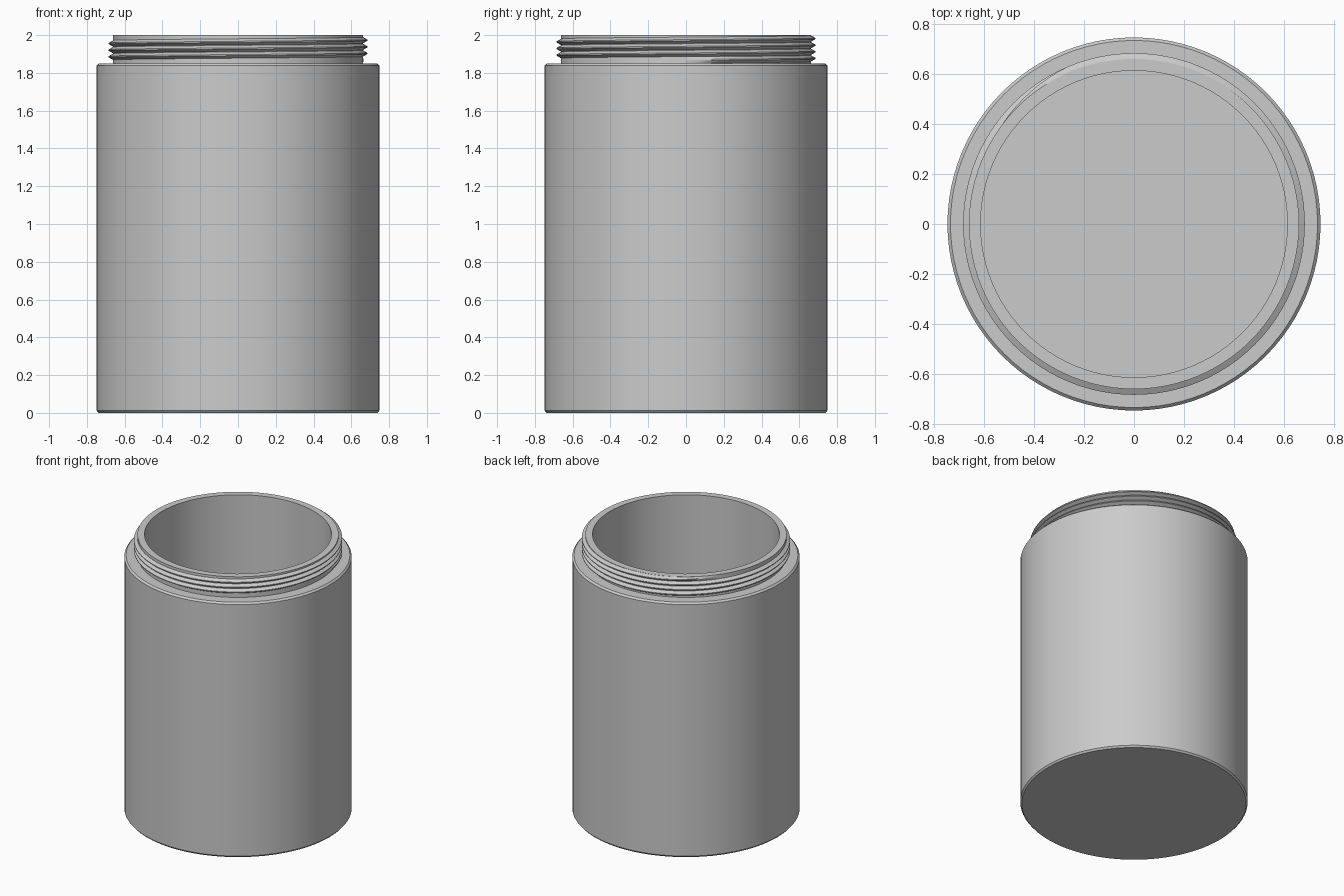
import bpy
import bmesh
from math import cos, sin, pi, radians

cube = bpy.data.objects.get("Cube")
if cube:
    bpy.data.objects.remove(cube, do_unlink=True)

SEGMENTS = 96
NECK_R = 0.662
CREST_R = 0.684
PITCH = 0.035

grey = bpy.data.materials.new("light grey")
grey.use_nodes = True
colour = (0.6, 0.6, 0.6, 1)
grey.diffuse_color = colour
grey.node_tree.nodes["Principled BSDF"].inputs["Base Color"].default_value = colour


def finish(bm, name, angle):
    bmesh.ops.recalc_face_normals(bm, faces=bm.faces)
    mesh = bpy.data.meshes.new(name)
    bm.to_mesh(mesh)
    bm.free()
    mesh.materials.append(grey)
    obj = bpy.data.objects.new(name, mesh)
    bpy.context.collection.objects.link(obj)
    bpy.ops.object.select_all(action='DESELECT')
    obj.select_set(True)
    bpy.context.view_layer.objects.active = obj
    bpy.ops.object.shade_smooth_by_angle(angle=radians(angle))


def ring(bm, points, angle):
    return [bm.verts.new((r * cos(angle), r * sin(angle), z)) for r, z in points]


def skin(bm, a, b, closed=False):
    n = len(a)
    for i in range(n if closed else n - 1):
        j = (i + 1) % n
        bm.faces.new((a[i], b[i], b[j], a[j]))


# Hollow jar: chamfered outside, shoulder, neck, rim and inner wall
profile = [
    (0.738, 0), (0.748, 0.012), (0.748, 1.838), (0.736, 1.85),
    (NECK_R, 1.85), (NECK_R, 2), (0.615, 2), (0.615, 0.07),
]
bm = bmesh.new()
columns = [ring(bm, profile, 2 * pi * i / SEGMENTS) for i in range(SEGMENTS)]
for i in range(SEGMENTS):
    skin(bm, columns[i - 1], columns[i])
bm.faces.new([c[0] for c in columns])    # base
bm.faces.new([c[-1] for c in columns])   # inside floor
finish(bm, "jar_body", 30)

# Screw thread: a triangular ridge climbing round the neck, fading at both ends
TURNS = 3.4
START_Z = 1.868
steps = int(TURNS * SEGMENTS)
bm = bmesh.new()
sections = []
for i in range(steps + 1):
    fade = min(1, i / 8, (steps - i) / 8)
    z = START_Z + PITCH * i / SEGMENTS
    crest = NECK_R + 0.001 + (CREST_R - NECK_R) * fade
    half = PITCH * 0.47
    points = [(NECK_R - 0.004, z - half), (NECK_R, z - half),
              (crest, z - 0.003), (crest, z + 0.003),
              (NECK_R, z + half), (NECK_R - 0.004, z + half)]
    points = [(r, min(max(h, 1.852), 1.999)) for r, h in points]
    sections.append(ring(bm, points, 2 * pi * i / SEGMENTS))
for a, b in zip(sections, sections[1:]):
    skin(bm, a, b, closed=True)
bm.faces.new(sections[0])
bm.faces.new(sections[-1])
finish(bm, "neck_thread", 30)
